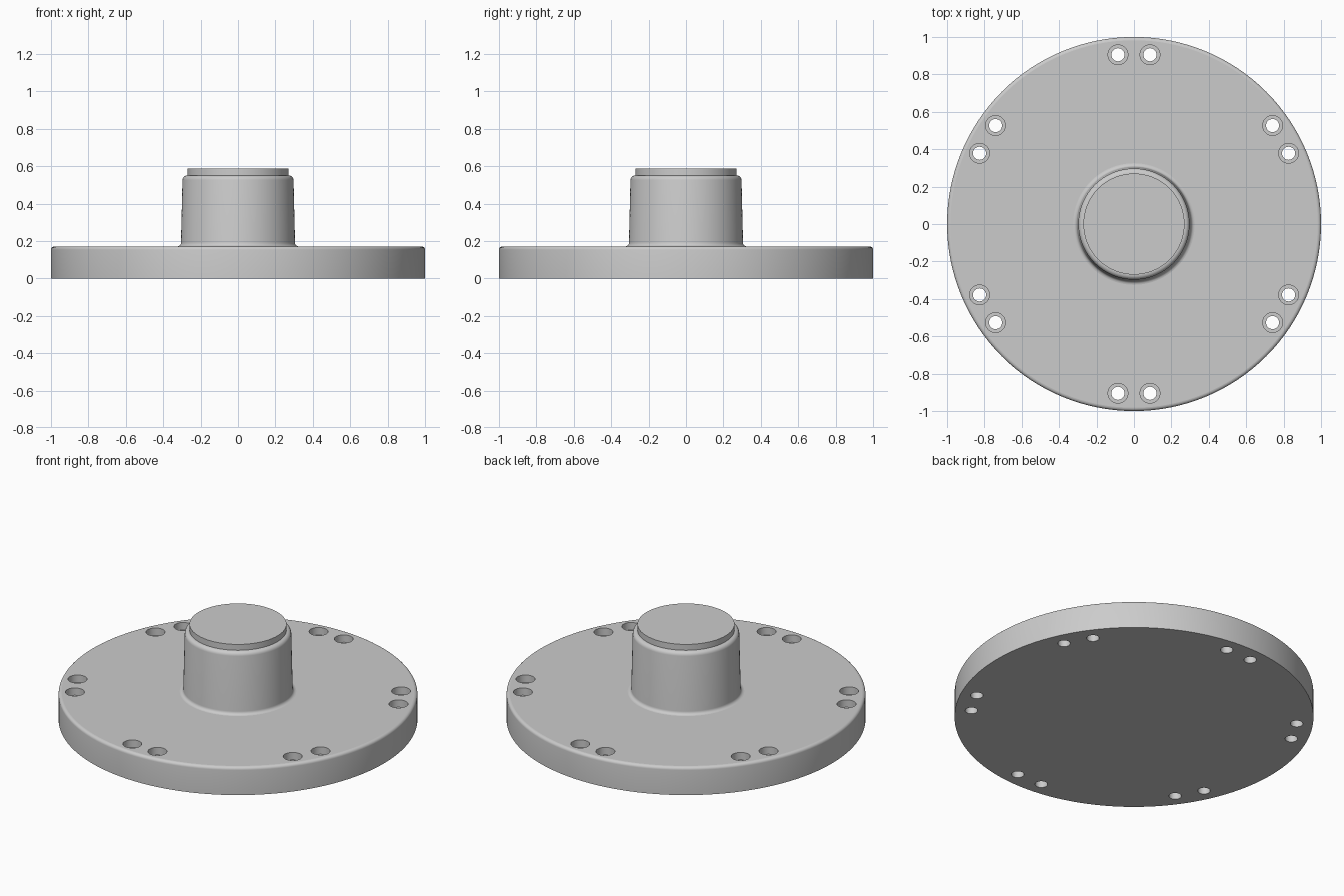
import bpy, bmesh, math
from mathutils import Matrix, Vector

cube = bpy.data.objects.get("Cube")
if cube:
    bpy.data.objects.remove(cube)

grey = bpy.data.materials.new("machined_grey")
grey.use_nodes = True
grey.diffuse_color = (0.6, 0.6, 0.6, 1)
grey.node_tree.nodes["Principled BSDF"].inputs["Base Color"].default_value = (0.6, 0.6, 0.6, 1)


def arc(cx, cz, r, start, end, steps=5):
    """Profile points along a fillet, angles in degrees."""
    angles = [math.radians(start + (end - start) * i / steps) for i in range(steps + 1)]
    return [(cx + r * math.cos(a), cz + r * math.sin(a)) for a in angles]


def lathe(bm, profile, segments, centre=(0, 0)):
    """Revolve an (r, z) profile about a vertical axis and cap both ends."""
    rings = []
    for r, z in profile:
        ring = bmesh.ops.create_circle(bm, segments=segments, radius=r,
                                       matrix=Matrix.Translation((*centre, z)))
        rings.append(ring["verts"])
    for low, high in zip(rings, rings[1:]):
        for i in range(segments):
            j = (i + 1) % segments
            bm.faces.new((low[i], low[j], high[j], high[i]))
    bm.faces.new(rings[0])
    bm.faces.new(rings[-1])


def finish(bm, name):
    bmesh.ops.recalc_face_normals(bm, faces=bm.faces)
    mesh = bpy.data.meshes.new(name)
    bm.to_mesh(mesh)
    bm.free()
    mesh.materials.append(grey)
    obj = bpy.data.objects.new(name, mesh)
    bpy.context.collection.objects.link(obj)
    return obj


# Flange plate, tapered hub and raised end face in one turned profile
plate_top, hub_top, top = 0.171, 0.55, 0.586
profile = [(1, 0)]
profile += arc(0.982, plate_top - 0.018, 0.018, 0, 90)
profile += arc(0.325, plate_top + 0.02, 0.02, 270, 180)
profile += arc(0.272, hub_top - 0.025, 0.025, 3, 90)
profile += [(0.27, hub_top), (0.27, top)]
bm = bmesh.new()
lathe(bm, profile, 128)
flange = finish(bm, "flange_hub")

# Six pairs of counterbored bolt holes around the rim
bore, head, seat = 0.035, 0.053, plate_top - 0.045
bm = bmesh.new()
for k in range(6):
    for side in (-1, 1):
        angle = math.radians(30 + 60 * k + side * 5.4)
        centre = Vector((math.cos(angle), math.sin(angle))) * 0.909
        lathe(bm, [(bore, -0.1), (bore, seat), (head, seat), (head, 0.3)], 32, centre)
cutter = finish(bm, "bolt_hole_cutter")
cutter.hide_render = True

cut = flange.modifiers.new("bolt_holes", "BOOLEAN")
cut.operation = "DIFFERENCE"
cut.solver = "EXACT"
cut.object = cutter
bpy.context.view_layer.objects.active = flange
for obj in bpy.context.selected_objects:
    obj.select_set(False)
flange.select_set(True)
bpy.ops.object.modifier_apply(modifier=cut.name)
bpy.data.objects.remove(cutter)

# Smooth turned walls, crisp edges and level faces
bpy.ops.object.shade_smooth_by_angle(angle=math.radians(35))
for face in flange.data.polygons:
    if abs(face.normal.z) > 0.999:
        face.use_smooth = False
